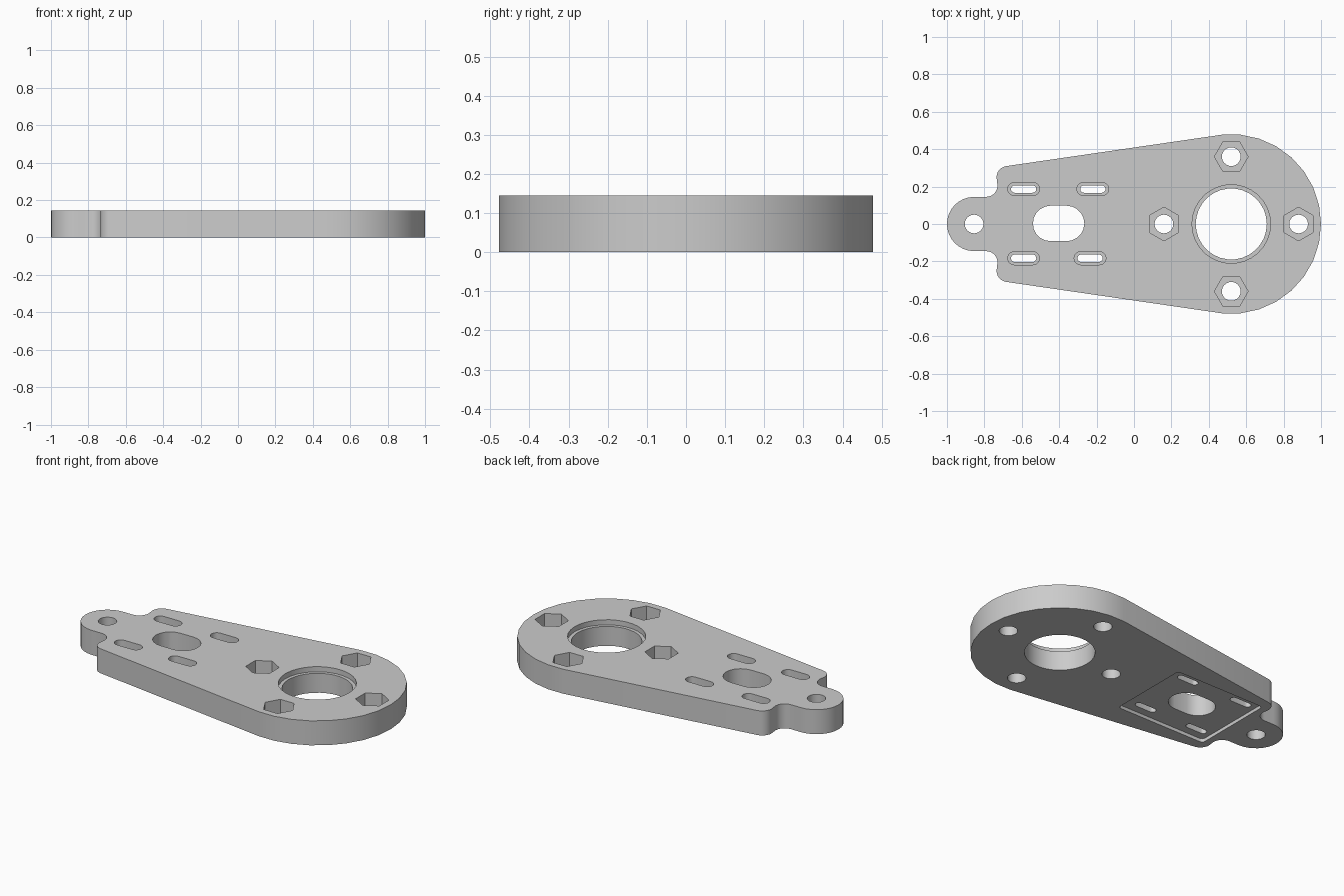
import bpy
import bmesh
from math import cos, sin, radians

if "Cube" in bpy.data.objects:
    bpy.data.objects.remove(bpy.data.objects["Cube"], do_unlink=True)

HEIGHT = 0.145
BELOW, ABOVE = -0.05, HEIGHT + 0.05

grey = bpy.data.materials.new("plain grey")
grey.use_nodes = True
colour = (0.6, 0.6, 0.6, 1)
grey.diffuse_color = colour
grey.node_tree.nodes["Principled BSDF"].inputs["Base Color"].default_value = colour


def arc(x, y, r, start, end, steps):
    """Points along an arc, angles in degrees."""
    angles = [radians(start + (end - start) * i / steps) for i in range(steps + 1)]
    return [(x + r * cos(a), y + r * sin(a)) for a in angles]


def circle(x, y, r, sides, turn=0):
    return arc(x, y, r, turn, turn + 360, sides)[:-1]


def slot(x, y, length, width):
    """Straight slot along x with round ends."""
    r = width / 2
    d = length / 2 - r
    return arc(x + d, y, r, -90, 90, 10) + arc(x - d, y, r, 90, 270, 10)


def rounded_box(x, y, w, d, r):
    points = []
    for i, (sx, sy) in enumerate([(1, 1), (-1, 1), (-1, -1), (1, -1)]):
        points += arc(x + sx * (w / 2 - r), y + sy * (d / 2 - r), r, 90 * i, 90 * i + 90, 4)
    return points


def prism(name, points, z0, z1):
    bm = bmesh.new()
    base = bm.faces.new([bm.verts.new((x, y, z0)) for x, y in points])
    top = bmesh.ops.extrude_face_region(bm, geom=[base])["geom"]
    verts = [v for v in top if isinstance(v, bmesh.types.BMVert)]
    bmesh.ops.translate(bm, verts=verts, vec=(0, 0, z1 - z0))
    bmesh.ops.recalc_face_normals(bm, faces=bm.faces[:])
    mesh = bpy.data.meshes.new(name)
    bm.to_mesh(mesh)
    bm.free()
    mesh.materials.append(grey)
    obj = bpy.data.objects.new(name, mesh)
    bpy.context.collection.objects.link(obj)
    return obj


# Plate outline: round big end, tapered side, corner, concave fillet, end lug
half = arc(0.52, 0, 0.48, 0, 96, 8)
half += arc(-0.675, 0.25, 0.06, 98, 180, 6)
half += arc(-0.79, 0.205, 0.06, 0, -90, 6)
half += arc(-0.855, 0, 0.145, 90, 180, 8)
outline = half + [(x, -y) for x, y in reversed(half[1:-1])]
plate = prism("mounting_plate", outline, 0, HEIGHT)


def cut(points, z0=BELOW, z1=ABOVE):
    cutter = prism("cutter", points, z0, z1)
    cutter.hide_render = True
    mod = plate.modifiers.new("cut", "BOOLEAN")
    mod.operation = "DIFFERENCE"
    mod.solver = "EXACT"
    mod.object = cutter
    bpy.context.view_layer.objects.active = plate
    bpy.ops.object.modifier_apply(modifier=mod.name)
    bpy.data.objects.remove(cutter, do_unlink=True)


# Shallow pocket in the underside
cut(rounded_box(-0.395, 0, 0.59, 0.5, 0.02), z1=0.02)

# Main bore with stepped rim
cut(circle(0.52, 0, 0.19, 30))
cut(circle(0.52, 0, 0.21, 30), z0=HEIGHT - 0.03)

# Four bolt holes with hexagonal nut pockets
for x, y, turn in [(0.88, 0, 30), (0.16, 0, 30), (0.52, 0.36, 0), (0.52, -0.36, 0)]:
    cut(circle(x, y, 0.05, 24))
    cut(circle(x, y, 0.09, 6, turn), z0=HEIGHT - 0.087)

# Lug hole and large oval opening
cut(circle(-0.855, 0, 0.05, 24))
cut(slot(-0.403, 0.003, 0.275, 0.19))

# Four counterbored slots
for x, y in [(-0.59, 0.187), (-0.22, 0.187), (-0.59, -0.183), (-0.235, -0.183)]:
    cut(slot(x, y, 0.135, 0.04))
    cut(slot(x, y, 0.17, 0.07), z0=HEIGHT - 0.06)

# Smooth curved walls, keep sharp edges
bpy.ops.object.select_all(action="DESELECT")
plate.select_set(True)
bpy.context.view_layer.objects.active = plate
bpy.ops.object.shade_smooth_by_angle(angle=radians(30))
